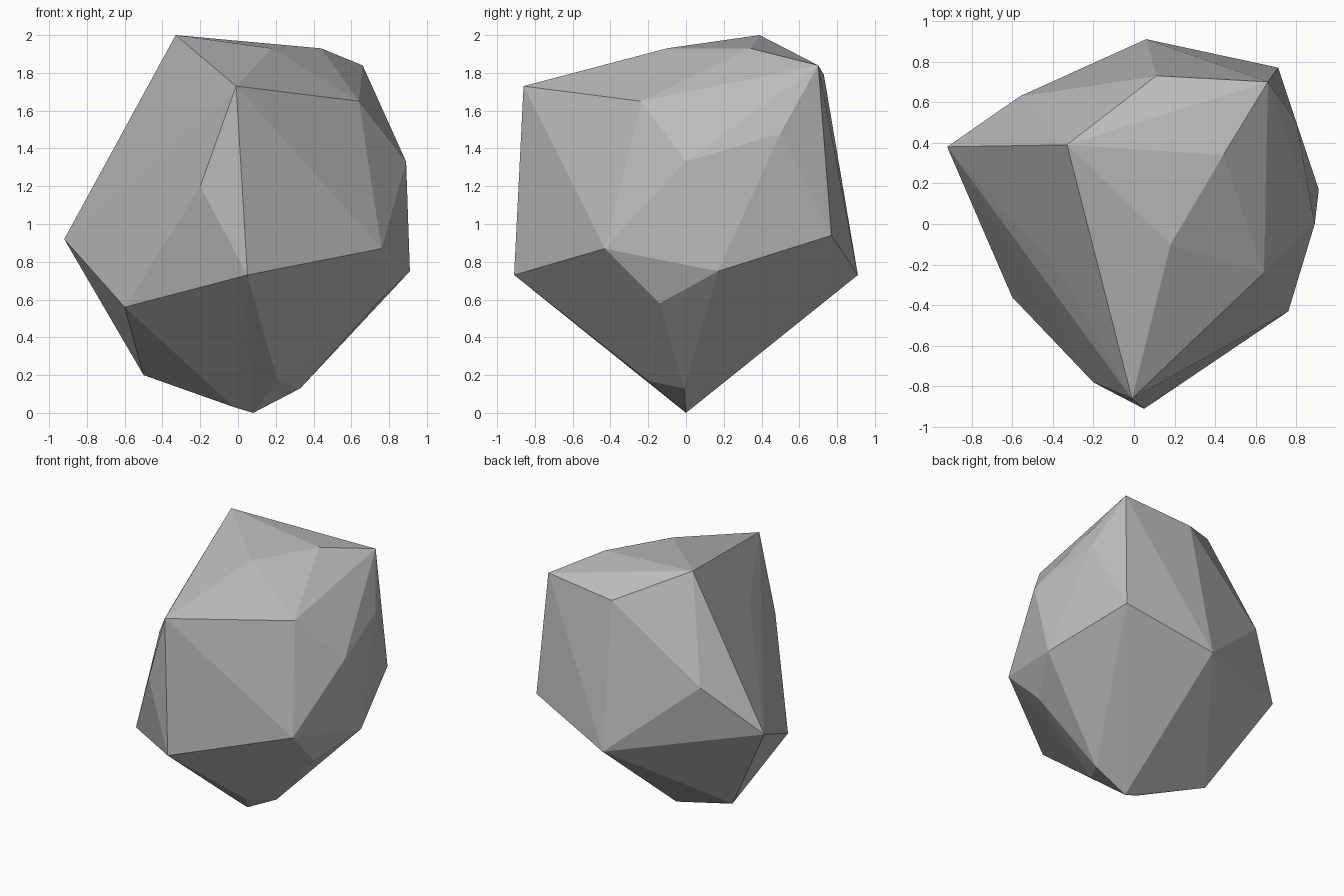
import bpy
import bmesh
from mathutils import Vector


def remove_default_cube():
    cube = bpy.data.objects.get("Cube")
    if cube is not None:
        bpy.data.objects.remove(cube, do_unlink=True)


def make_material(name, colour):
    material = bpy.data.materials.new(name)
    material.use_nodes = True
    material.diffuse_color = colour
    shader = material.node_tree.nodes["Principled BSDF"]
    shader.inputs["Base Color"].default_value = colour
    shader.inputs["Roughness"].default_value = 0.9
    return material


def make_faceted_solid(name, bands, material):
    """Wrap a flat-shaded convex skin around the corner points."""
    bm = bmesh.new()
    for corners in bands.values():
        for corner in corners:
            bm.verts.new(Vector(corner))
    hull = bmesh.ops.convex_hull(bm, input=bm.verts[:], use_existing_faces=False)
    # Drop any corner that ended up inside the skin
    inside = [item for item in hull["geom_interior"] if isinstance(item, bmesh.types.BMVert)]
    if inside:
        bmesh.ops.delete(bm, geom=inside, context="VERTS")
    bmesh.ops.recalc_face_normals(bm, faces=bm.faces[:])
    for face in bm.faces:
        face.smooth = False

    mesh = bpy.data.meshes.new(name)
    bm.to_mesh(mesh)
    bm.free()
    mesh.materials.append(material)
    solid = bpy.data.objects.new(name, mesh)
    bpy.context.scene.collection.objects.link(solid)
    return solid


# Corners of the boulder, grouped by height
boulder_corners = {
    "peak": [(-.33, .39, 2), (.44, .34, 1.93), (.18, -.1, 1.93)],
    "crown_rim": [(.66, .7, 1.84), (.11, .73, 1.79),
                  (-.01, -.86, 1.73), (.64, -.24, 1.65)],
    "upper_sides": [(-.36, -.24, 1.53), (.8, .5, 1.48), (.89, 0, 1.33),
                    (-.56, .63, 1.27), (-.2, -.78, 1.2)],
    "girdle": [(.71, .77, .94), (-.92, .38, .92), (.76, -.43, .87), (.91, .17, .75),
               (.05, -.91, .73), (.06, .91, .73)],
    "lower_sides": [(.735, -.14, .58), (-.6, -.36, .56)],
    "foot": [(-.5, .16, .2), (.21, -.2, .17), (.33, -.01, .13),
             (-.02, 0, .03), (.08, 0, 0)],
}

remove_default_cube()
stone_grey = make_material("stone grey", (.5, .5, .5, 1))
make_faceted_solid("boulder", boulder_corners, stone_grey)
